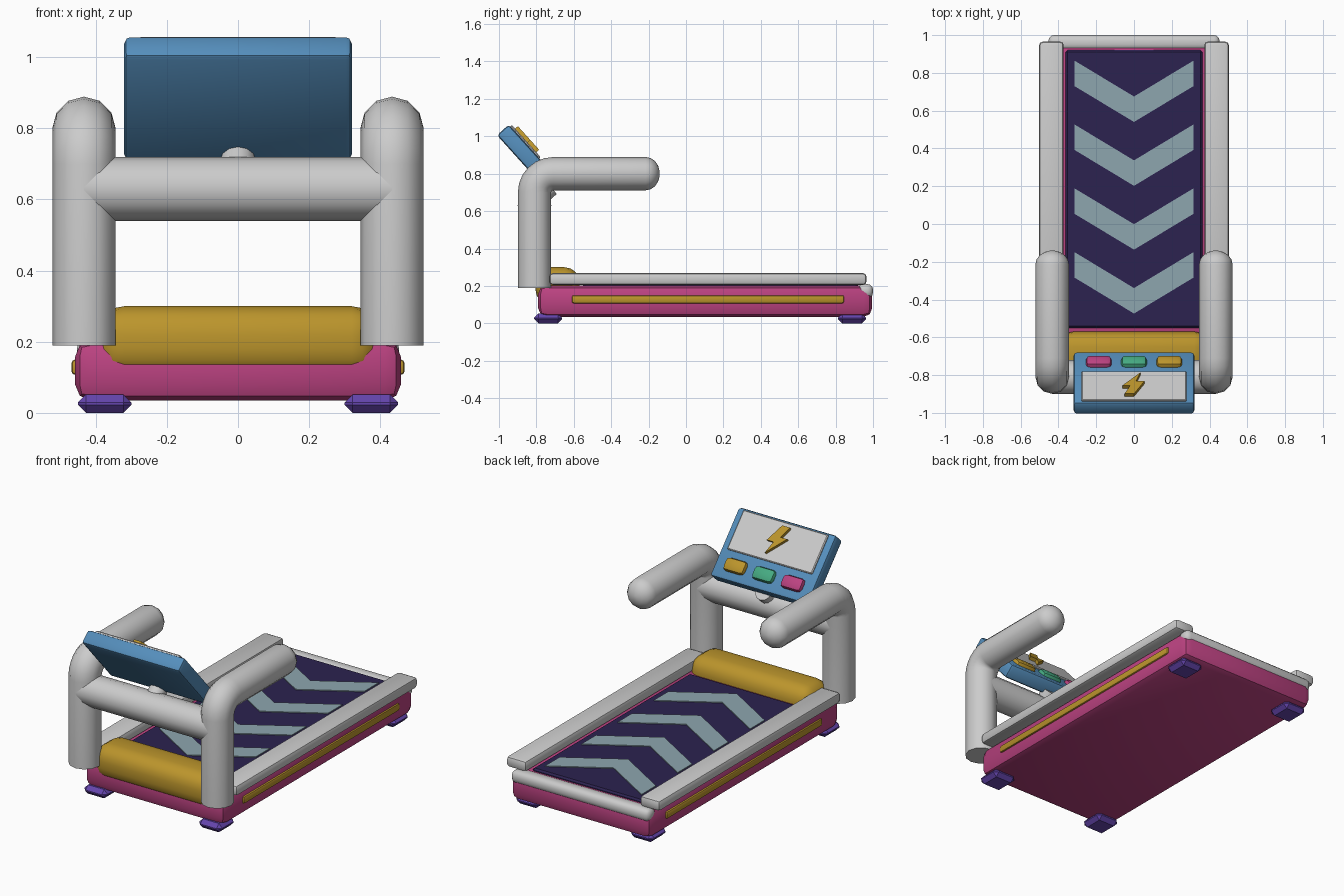
import bpy, bmesh
from math import sin, cos, pi, radians
from mathutils import Matrix, Vector

if "Cube" in bpy.data.objects:
    bpy.data.objects.remove(bpy.data.objects["Cube"])


def material(name, rgb):
    m = bpy.data.materials.new(name)
    m.diffuse_color = (*rgb, 1)
    m.use_nodes = True
    m.node_tree.nodes["Principled BSDF"].inputs["Base Color"].default_value = m.diffuse_color
    return m


PINK = material("pink", (0.50, 0.055, 0.22))
BLUE = material("blue", (0.09, 0.27, 0.50))
NAVY = material("navy", (0.025, 0.016, 0.08))
PALE = material("pale_teal", (0.27, 0.38, 0.43))
GOLD = material("gold", (0.50, 0.30, 0.025))
PURPLE = material("purple", (0.13, 0.06, 0.42))
GREEN = material("green", (0.06, 0.40, 0.22))

# Console frame: local y runs down the face, local z points out at the user
CONSOLE = Matrix.Translation((0, -0.8425, 0.8825)) @ Matrix.Rotation(radians(-48), 4, 'X')


def finish(name, bm, mat=None, frame=None, smooth=True):
    bmesh.ops.recalc_face_normals(bm, faces=bm.faces)
    me = bpy.data.meshes.new(name)
    bm.to_mesh(me)
    bm.free()
    ob = bpy.data.objects.new(name, me)
    bpy.context.collection.objects.link(ob)
    if mat:
        me.materials.append(mat)
    if frame:
        ob.matrix_world = frame
    if smooth:
        bpy.ops.object.select_all(action='DESELECT')
        ob.select_set(True)
        bpy.context.view_layer.objects.active = ob
        bpy.ops.object.shade_smooth_by_angle(angle=radians(35))
    return ob


def box(name, x, y, z, mat=None, bevel=0.0, seg=1, frame=None):
    """Bevelled box from (min, max) ranges."""
    bm = bmesh.new()
    bmesh.ops.create_cube(bm, size=1)
    for v in bm.verts:
        v.co = [r[0] + (c + 0.5) * (r[1] - r[0]) for c, r in zip(v.co, (x, y, z))]
    if bevel:
        bmesh.ops.bevel(bm, geom=bm.edges[:], offset=bevel, segments=seg,
                        profile=0.5, affect='EDGES', clamp_overlap=True)
    return finish(name, bm, mat, frame, seg > 1)


def slab(name, outlines, z0, z1, mat, frame=None):
    """Flat outlines extruded from z0 to z1."""
    bm = bmesh.new()
    for pts in outlines:
        f = bm.faces.new([bm.verts.new((x, y, z0)) for x, y in pts])
        top = bmesh.ops.extrude_face_region(bm, geom=[f])["geom"]
        for v in top:
            if isinstance(v, bmesh.types.BMVert):
                v.co.z = z1
    return finish(name, bm, mat, frame, False)


def tube(name, path, sides=12, frame=None):
    """Sweep a ring along (point, direction, radius) entries."""
    bm = bmesh.new()
    rings = []
    for p, d, r in path:
        d = Vector(d).normalized()
        side = Vector((1, 0, 0)) if abs(d.x) < 0.9 else Vector((0, 1, 0))
        up = d.cross(side)
        rings.append([bm.verts.new(Vector(p) + r * (cos(a) * side + sin(a) * up))
                      for a in (2 * pi * i / sides for i in range(sides))])
    for a, b in zip(rings, rings[1:]):
        for i in range(sides):
            j = (i + 1) % sides
            bm.faces.new((a[i], a[j], b[j], b[i]))
    bm.faces.new(rings[0])
    bm.faces.new(rings[-1])
    return finish(name, bm, None, frame)


# Deck, front motor hood and rear bumper
box("deck_base", (-0.458, 0.458), (-0.79, 0.995), (0.035, 0.203), PINK, 0.045, 2)
box("motor_hood", (-0.40, 0.40), (-0.805, -0.57), (0.10, 0.30), GOLD, 0.08, 4)
box("rear_bumper", (-0.453, 0.453), (0.92, 1.0), (0.135, 0.21), None, 0.03, 3)

# Running belt with chevrons pointing to the front
box("running_belt", (-0.362, 0.362), (-0.55, 0.92), (0.17, 0.218), NAVY, 0.01)
chevrons = []
for k in range(4):
    y = 0.865 - 0.338 * k
    chevrons.append([(-0.315, y), (-0.315, y - 0.135), (0, y - 0.325),
                     (0.315, y - 0.135), (0.315, y), (0, y - 0.19)])
slab("belt_chevrons", chevrons, 0.21, 0.223, PALE)

# Parts repeated on both sides
for s, label in ((-1, "left"), (1, "right")):
    def sx(a, b):
        return tuple(sorted((s * a, s * b)))

    box(f"side_rail_{label}", sx(0.372, 0.502), (-0.73, 0.965), (0.205, 0.268), None, 0.018, 2)
    box(f"side_stripe_{label}", sx(0.44, 0.468), (-0.61, 0.845), (0.107, 0.15), GOLD, 0.01, 2)
    for y, end in ((-0.737, "front"), (0.888, "rear")):
        box(f"foot_{end}_{label}", sx(0.30, 0.45), (y - 0.075, y + 0.075), (0, 0.052),
            PURPLE, 0.0225)

    # Upright bending into a handle with a rounded end
    x, r = s * 0.433, 0.089
    path = [((x, -0.81, 0.19), (0, 0, 1), r)]
    for i in range(7):
        a = pi / 2 * i / 6
        path.append(((x, -0.71 - 0.10 * cos(a), 0.70 + 0.10 * sin(a)), (0, sin(a), cos(a)), r))
    for i in range(5):
        a = radians(82) * i / 4
        path.append(((x, -0.215 + 0.075 * sin(a), 0.80), (0, 1, 0), r * cos(a)))
    tube(f"upright_handle_{label}", path)

# Crossbar and console neck
tube("crossbar", [((-0.433, -0.81, 0.63), (1, 0, 0), 0.09), ((0.433, -0.81, 0.63), (1, 0, 0), 0.09)])
tube("console_neck", [((0, 0.193, -0.19), (0, 0, 1), 0.05), ((0, 0.193, -0.015), (0, 0, 1), 0.05)],
     frame=CONSOLE)

# Console with screen, bolt symbol and buttons
box("console", (-0.32, 0.32), (-0.204, 0.204), (-0.0425, 0.0425), BLUE, 0.017, 2, CONSOLE)
box("screen", (-0.277, 0.277), (-0.192, 0.04), (0.03, 0.053), None, 0.005, 1, CONSOLE)
bolt = [(0, 0.085), (0.05, 0.085), (0.02, 0.02), (0.062, 0.02),
        (-0.035, -0.085), (-0.01, -0.015), (-0.055, -0.015)]
slab("bolt_symbol", [[(-u, -0.08 - v) for u, v in bolt]], 0.045, 0.073, GOLD, CONSOLE)
for x, mat, label in ((-0.187, PINK, "pink"), (0, GREEN, "green"), (0.187, GOLD, "gold")):
    box(f"button_{label}", (x - 0.068, x + 0.068), (0.078, 0.156), (0.015, 0.066),
        mat, 0.022, 2, CONSOLE)
